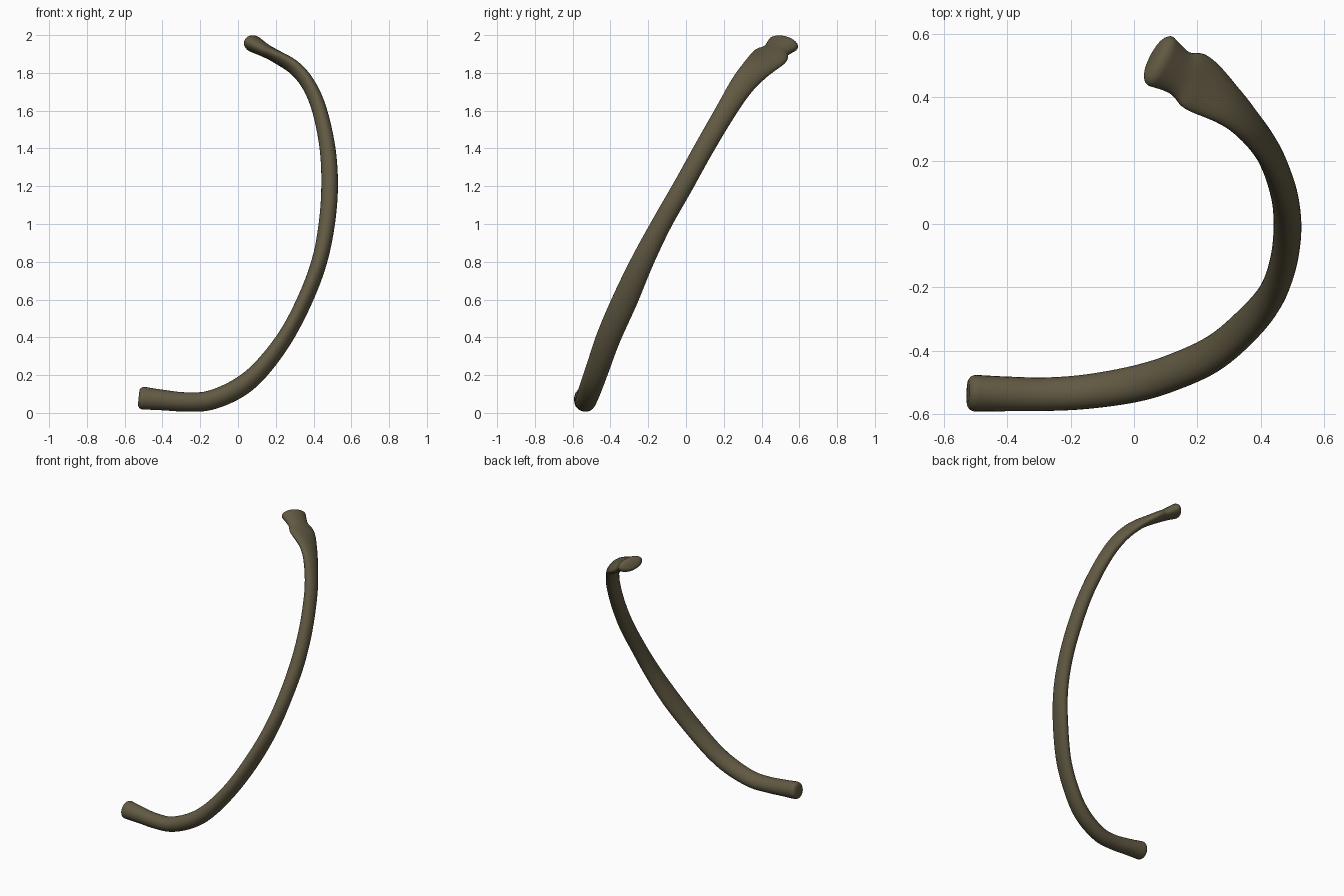
import bpy, bmesh, math
from mathutils import Vector

if "Cube" in bpy.data.objects:
    bpy.data.objects.remove(bpy.data.objects["Cube"])

# Stations along the rib: x, y, z, half thickness, half height, tilt (degrees)
STATIONS = [
    (-0.500, -0.535, 0.078, .061, .057, 30), (-0.40, -0.537, 0.068, .054, .055, 30),
    (-0.28, -0.538, 0.058, .050, .054, 30), (-0.15, -0.530, 0.066, .050, .056, 30),
    (0.00, -0.506, 0.130, .050, .060, 30), (0.12, -0.470, 0.230, .046, .062, 30),
    (0.25, -0.410, 0.400, .041, .065, 30), (0.355, -0.322, 0.60, .040, .067, 30),
    (0.430, -0.232, 0.80, .041, .060, 30), (0.470, -0.130, 1.00, .043, .053, 30),
    (0.485, -0.016, 1.20, .044, .052, 30), (0.474, 0.095, 1.40, .042, .052, 30),
    (0.432, 0.212, 1.60, .039, .055, 30), (0.375, 0.297, 1.735, .036, .063, 25),
    (0.300, 0.375, 1.825, .034, .075, 16), (0.200, 0.446, 1.888, .034, .095, 4),
    (0.145, 0.477, 1.918, .036, .074, 0), (0.085, 0.514, 1.952, .045, .088, -3),
]
SIDES, STEPS = 24, 6


def spline(i, t):
    """Catmull-Rom blend of every value between station i and i + 1."""
    n = len(STATIONS) - 1
    p = [STATIONS[min(max(i + k, 0), n)] for k in (-1, 0, 1, 2)]
    return [0.5 * (2 * b + (c - a) * t + (2 * a - 5 * b + 4 * c - d) * t * t
                   + (3 * b - a - 3 * c + d) * t ** 3) for a, b, c, d in zip(*p)]


samples = [spline(k // STEPS, (k % STEPS) / STEPS)
           for k in range((len(STATIONS) - 1) * STEPS)] + [list(STATIONS[-1])]
centres = [Vector(s[:3]) for s in samples]
bm = bmesh.new()
rings = []


def add_ring(k, push=0.0, scale=1.0):
    """Oval ring at sample k, pushed along the rib and scaled for the caps."""
    tangent = (centres[min(k + 1, len(centres) - 1)] - centres[max(k - 1, 0)]).normalized()
    tilt = math.radians(samples[k][5])
    tall = Vector((0, -math.cos(tilt), math.sin(tilt)))
    tall = (tall - tangent * tall.dot(tangent)).normalized()
    thin = tangent.cross(tall)
    a, b = samples[k][3] * scale, samples[k][4] * scale
    rings.append([bm.verts.new(centres[k] + tangent * push
                               + thin * a * math.cos(u) + tall * b * math.sin(u))
                  for u in (2 * math.pi * j / SIDES for j in range(SIDES))])


# Rounded front end, shaft, rounded head
last = len(samples) - 1
for ang in (78, 60, 40, 20):
    r = math.radians(ang)
    add_ring(0, -0.026 * math.sin(r), 0.6 + 0.4 * math.cos(r))
for k in range(last + 1):
    add_ring(k)
for ang in (20, 40, 60, 78):
    r = math.radians(ang)
    add_ring(last, 0.030 * math.sin(r), 0.5 + 0.5 * math.cos(r))

for r0, r1 in zip(rings, rings[1:]):
    for j in range(SIDES):
        n = (j + 1) % SIDES
        bm.faces.new((r0[j], r0[n], r1[n], r1[j]))
bm.faces.new(rings[0][::-1])
bm.faces.new(rings[-1])
bmesh.ops.recalc_face_normals(bm, faces=bm.faces)

mesh = bpy.data.meshes.new("rib_bone")
bm.to_mesh(mesh)
bm.free()
mesh.shade_smooth()
rib = bpy.data.objects.new("rib_bone", mesh)
bpy.context.collection.objects.link(rib)

# Dark olive-brown bone colour
mat = bpy.data.materials.new("bone")
mat.diffuse_color = (0.12, 0.10, 0.055, 1)
mat.use_nodes = True
mat.node_tree.nodes["Principled BSDF"].inputs["Base Color"].default_value = mat.diffuse_color
mesh.materials.append(mat)
